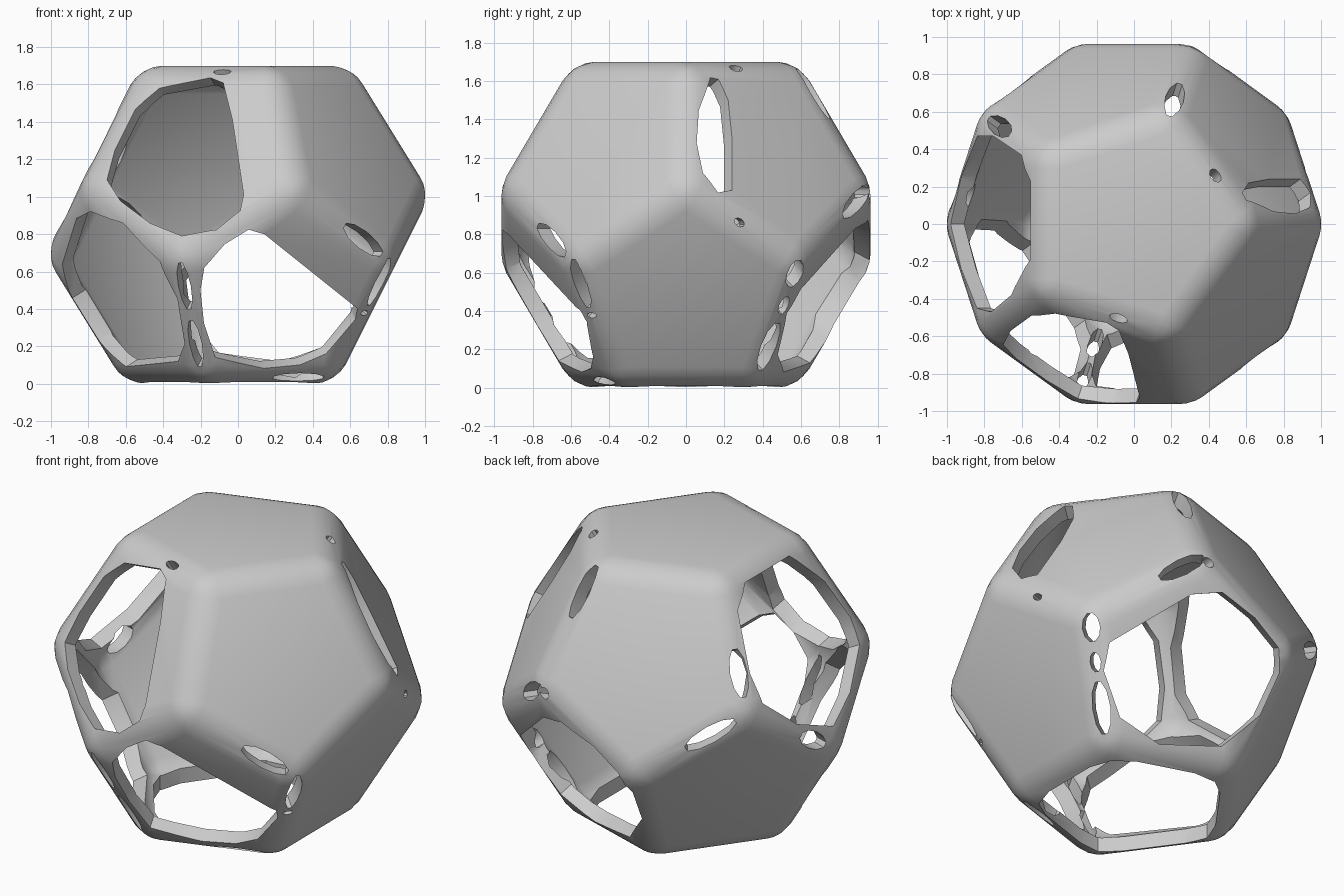
import bpy, bmesh, math
from mathutils import Vector, Matrix

if "Cube" in bpy.data.objects:
    bpy.data.objects.remove(bpy.data.objects["Cube"], do_unlink=True)

IN = 0.85       # centre to face
WALL = 0.08


def polar(az, r, z):
    a = math.radians(az)
    return Vector((r * math.cos(a), r * math.sin(a), z))


# Face normals, keyed by azimuth; even rings tilt up or down
NORMALS = {"top": Vector((0, 0, 1)), "bottom": Vector((0, 0, -1))}
for i in range(5):
    NORMALS[36 + 72 * i] = polar(36 + 72 * i, 0.8944, 0.4472)
    NORMALS[72 * i] = polar(72 * i, 0.8944, -0.4472)

# Corners of the dodecahedron
CORNERS = []
for i in range(5):
    for r, z in ((0.6493, 0.85), (1.0506, 0.2007)):
        CORNERS.append(polar(72 * i, r, z))
        CORNERS.append(polar(72 * i + 36, r, -z))


def to_object(name, bm):
    bmesh.ops.recalc_face_normals(bm, faces=bm.faces[:])
    me = bpy.data.meshes.new(name)
    bm.to_mesh(me)
    bm.free()
    ob = bpy.data.objects.new(name, me)
    bpy.context.collection.objects.link(ob)
    return ob


def rounded_dodecahedron(name, scale, width, segments):
    bm = bmesh.new()
    for c in CORNERS:
        bm.verts.new(c * scale)
    bmesh.ops.convex_hull(bm, input=bm.verts[:])
    bmesh.ops.dissolve_limit(bm, angle_limit=0.05, verts=bm.verts[:], edges=bm.edges[:])
    bmesh.ops.bevel(bm, geom=bm.edges[:] + bm.verts[:], offset=width, segments=segments,
                    profile=0.5, affect='EDGES')
    return to_object(name, bm)


def prism(points, direction, out, depth):
    """Cutter: a polygon swept along a direction through the wall."""
    bm = bmesh.new()
    f = bm.faces.new([bm.verts.new(p + direction * out) for p in points])
    new = bmesh.ops.extrude_face_region(bm, geom=[f])["geom"]
    bmesh.ops.translate(bm, verts=[v for v in new if isinstance(v, bmesh.types.BMVert)],
                        vec=-direction * (out + depth))
    ob = to_object("hole_cutter", bm)
    ob.hide_render = True
    return ob


def window(face, drop, outline):
    """Large opening: outline given on two axes, lifted onto the face plane."""
    n = NORMALS[face]
    keep = [k for k in range(3) if k != drop]
    pts = []
    for uv in outline:
        p = Vector((0, 0, 0))
        for k, c in zip(keep, uv):
            p[k] = c - (IN if k == 2 else 0)
        p[drop] = (IN - n.dot(p)) / n[drop]
        pts.append(p)
    return prism(pts, n, 0.1, 0.2)


def slit(a, b, t, length, width):
    """Small oval opening on the edge shared by two faces."""
    na, nb = NORMALS[a], NORMALS[b]
    ends = [c for c in CORNERS if abs(na.dot(c) - IN) < 0.01 and abs(nb.dot(c) - IN) < 0.01]
    ends.sort(key=lambda c: (-round(c.z, 2), c.x))
    d = (na + nb).normalized()
    along = (ends[1] - ends[0]).normalized()
    side = d.cross(along)
    mid = ends[0].lerp(ends[1], t)
    pts = []
    for i in range(10):
        ang = 2 * math.pi * (i + 0.5) / 10
        pts.append(mid + along * (length / 2 * math.cos(ang)) + side * (width / 2 * math.sin(ang)))
    return prism(pts, d, 0.1, 0.2)


# Hollow shell
shell = rounded_dodecahedron("dodecahedron_shell", 1, 0.12, 4)
core = rounded_dodecahedron("hollow_core", (IN - WALL) / IN, 0.08, 2)
core.hide_render = True
cutters = [core]

# Large openings
cutters.append(window(252, 1, [
    (-.7, 1.09), (-.66, 1.25), (-.55, 1.47), (-.42, 1.58), (-.15, 1.64), (-.08, 1.61),
    (-.03, 1.41), (.03, 1.01), (.01, .93), (-.12, .83), (-.3, .79), (-.47, .86), (-.63, .98)]))
cutters.append(window(216, 1, [
    (-.94, .64), (-.87, .88), (-.79, .92), (-.63, .85), (-.42, .65), (-.33, .45),
    (-.29, .21), (-.32, .12), (-.6, .09), (-.76, .23), (-.9, .45)]))
cutters.append(window(288, 1, [
    (-.2, .5), (-.18, .62), (-.07, .74), (.06, .82), (.14, .8), (.64, .4),
    (.63, .34), (.47, .16), (.33, .1), (.14, .08), (-.12, .14), (-.18, .32)]))
cutters.append(window(72, 1, [
    (.17, .87), (.33, .83), (.68, .52), (.66, .38), (.5, .17), (.25, .08),
    (-.08, .13), (-.24, .32), (-.27, .54), (-.22, .66), (-.05, .78)]))
cutters.append(window(180, 2, [
    (-.98, 0), (-.93, .26), (-.84, .47), (-.76, .47), (-.61, .37), (-.56, .23),
    (-.56, -.19), (-.66, -.38), (-.77, -.47), (-.84, -.45), (-.93, -.24)]))
cutters.append(window("bottom", 2, [
    polar(36 + 72 * i + da, r, 0).xy for i in range(5)
    for da, r in ((-15, .49), (0, .52), (15, .49))]))

# Long opening beside the right upper edge
cutters.append(window(36, 0, [
    (.13, 1.62), (.17, 1.61), (.22, 1.5), (.24, 1.3), (.24, 1.03),
    (.17, 1.02), (.09, 1.12), (.06, 1.28), (.07, 1.45)]))

# Small openings along the edges: faces, position, length, width
for spec in (
        ("top", 36, .56, .08, .06), ("top", 252, .6, .1, .05),
        (36, 108, .22, .33, .1), (108, 180, .68, .28, .1),
        (36, 0, .47, .06, .04), (36, 72, .2, .3, .1), (72, 108, .08, .07, .06),
        (72, 0, .12, .16, .1), (72, 0, .37, .11, .06), (72, 0, .7, .3, .1),
        (288, 324, .7, .3, .1), (0, 288, .2, .3, .08), (0, 288, .45, .03, .06),
        (288, "bottom", .73, .3, .08), (216, 288, .23, .3, .07), (216, 288, .7, .3, .07),
        (108, 144, .32, .33, .1), (144, 180, .72, .2, .1)):
    cutters.append(slit(*spec))

# Cut everything and bake the result
for c in cutters:
    mod = shell.modifiers.new("cut", 'BOOLEAN')
    mod.operation = 'DIFFERENCE'
    mod.solver = 'EXACT'
    mod.object = c
bpy.context.view_layer.update()
baked = bpy.data.meshes.new_from_object(shell.evaluated_get(bpy.context.evaluated_depsgraph_get()))
shell.modifiers.clear()
shell.data = baked
for c in cutters:
    bpy.data.objects.remove(c, do_unlink=True)
baked.transform(Matrix.Translation((0, 0, IN)))

# Material
grey = bpy.data.materials.new("plain_grey")
grey.use_nodes = True
colour = (0.6, 0.6, 0.6, 1)
grey.diffuse_color = colour
grey.node_tree.nodes["Principled BSDF"].inputs["Base Color"].default_value = colour
baked.materials.clear()
baked.materials.append(grey)

# Smooth rounded edges, sharp rims
bpy.ops.object.select_all(action='DESELECT')
shell.select_set(True)
bpy.context.view_layer.objects.active = shell
bpy.ops.object.shade_smooth_by_angle(angle=math.radians(35))
